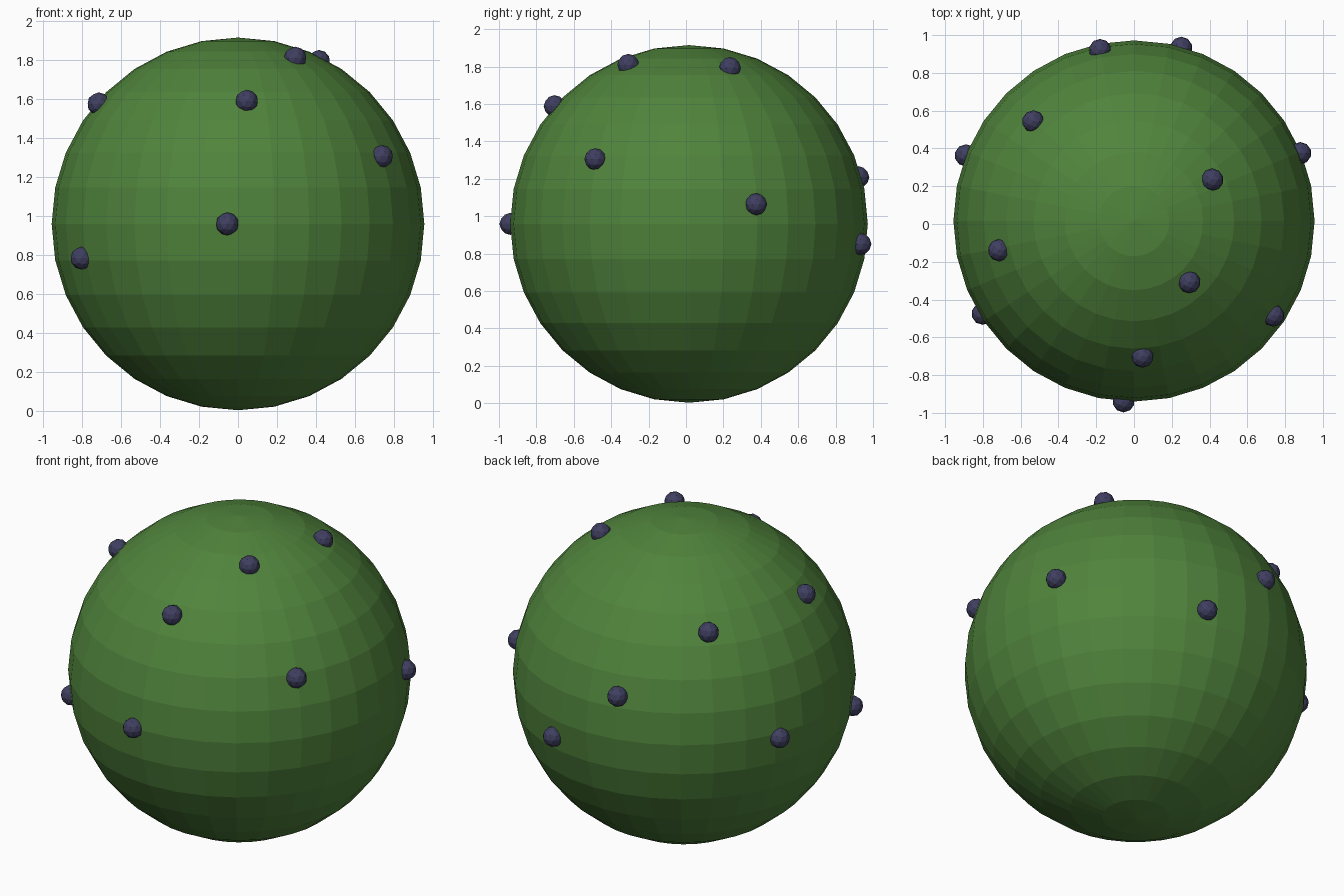
import bpy
from mathutils import Vector

if "Cube" in bpy.data.objects:
    bpy.data.objects.remove(bpy.data.objects["Cube"])

R = 0.956
CENTRE = Vector((0, 0.016, 0.959))


def paint(obj, name, colour):
    mat = bpy.data.materials.get(name) or bpy.data.materials.new(name)
    mat.diffuse_color = colour
    mat.use_nodes = True
    mat.node_tree.nodes["Principled BSDF"].inputs["Base Color"].default_value = mat.diffuse_color
    obj.data.materials.append(mat)


# Main low-poly ball
bpy.ops.mesh.primitive_uv_sphere_add(segments=32, ring_count=16, radius=R, location=CENTRE)
ball = bpy.context.object
ball.name = "ball_body"
paint(ball, "green", (0.08, 0.23, 0.045, 1))

# Small studs half sunk in the surface, given as directions from the ball centre
directions = [
    (-0.055, -0.955, 0.0), (0.045, -0.719, 0.63), (0.295, -0.326, 0.855),
    (0.42, 0.222, 0.845), (0.742, -0.504, 0.348), (-0.72, -0.156, 0.62),
    (-0.80, -0.49, -0.175), (-0.532, 0.526, 0.592), (-0.18, 0.906, 0.25),
    (0.25, 0.917, -0.108), (0.88, 0.359, 0.105), (-0.89, 0.347, -0.028),
]
for i, d in enumerate(directions):
    pos = CENTRE + Vector(d).normalized() * R
    bpy.ops.mesh.primitive_ico_sphere_add(subdivisions=2, radius=0.059, location=pos)
    stud = bpy.context.object
    stud.name = f"stud_{i + 1}"
    paint(stud, "dark_blue", (0.05, 0.05, 0.12, 1))
